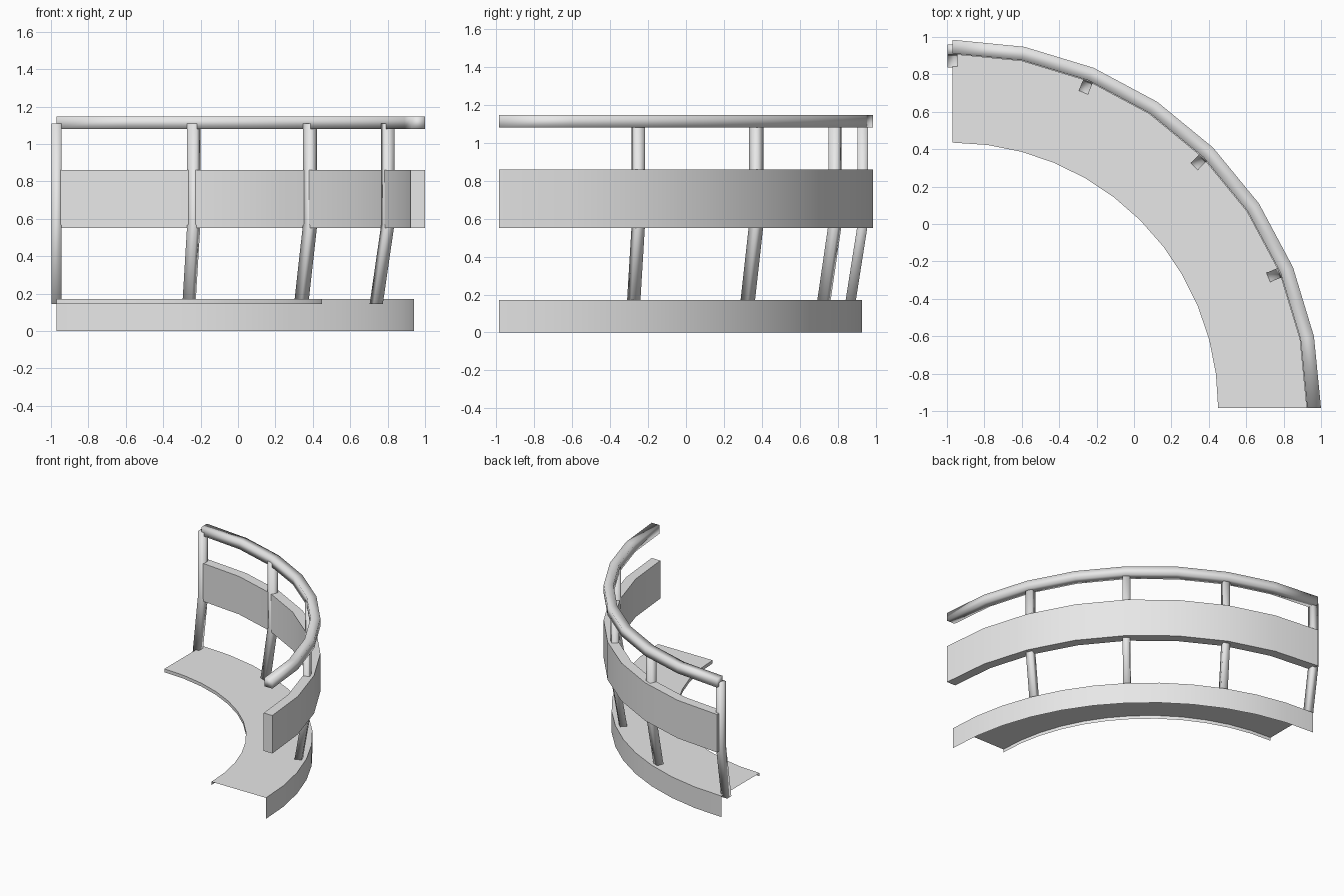
import bpy, bmesh
from math import sin, cos, radians, pi
from mathutils import Vector

cube = bpy.data.objects.get("Cube")
if cube:
    bpy.data.objects.remove(cube, do_unlink=True)

# Centre of the quarter circle that every part follows
CENTRE = Vector((-0.97, -0.985, 0))

grey = bpy.data.materials.new("light_grey")
grey.use_nodes = True
COLOUR = (0.8, 0.8, 0.8, 1)
grey.diffuse_color = COLOUR
grey.node_tree.nodes["Principled BSDF"].inputs["Base Color"].default_value = COLOUR


def on_arc(r, z, angle):
    return CENTRE + Vector((r * sin(angle), r * cos(angle), z))


def rectangle(r0, r1, z0, z1):
    return [(r0, z0), (r0, z1), (r1, z1), (r1, z0)]


def skin(name, rings, closed, smooth_angle):
    """Join successive rings of points into one surface; closed rings get end caps."""
    bm = bmesh.new()
    loops = [[bm.verts.new(p) for p in ring] for ring in rings]
    count = len(loops[0])
    for a, b in zip(loops, loops[1:]):
        for i in range(count if closed else count - 1):
            j = (i + 1) % count
            bm.faces.new((a[i], b[i], b[j], a[j]))
    if closed:
        bm.faces.new(loops[0])
        bm.faces.new(loops[-1][::-1])
        bmesh.ops.recalc_face_normals(bm, faces=bm.faces)
    mesh = bpy.data.meshes.new(name)
    bm.to_mesh(mesh)
    bm.free()
    mesh.materials.append(grey)
    obj = bpy.data.objects.new(name, mesh)
    bpy.context.collection.objects.link(obj)
    bpy.ops.object.select_all(action='DESELECT')
    obj.select_set(True)
    bpy.context.view_layer.objects.active = obj
    bpy.ops.object.shade_smooth_by_angle(angle=radians(smooth_angle))
    return obj


def sweep(name, profile, segments, closed=True, smooth_angle=30):
    """Turn a radius/height profile through the quarter circle."""
    rings = [[on_arc(r, z, pi / 2 * s / segments) for r, z in profile]
             for s in range(segments + 1)]
    return skin(name, rings, closed, smooth_angle)


# Thin floor with a small inner lip and a deep outer skirt
sweep("floor_and_skirt", [(1.42, 0.145), (1.42, 0.172), (1.912, 0.172), (1.912, 0)],
      12, closed=False)

# Solid curved panel and the softly shaded handrail above it
sweep("guard_panel", rectangle(1.892, 1.97, 0.55, 0.86), 8)
sweep("handrail", rectangle(1.897, 1.97, 1.08, 1.148), 8, smooth_angle=180)

# Bent posts: leaning outwards up to the panel, then upright to the rail
HALF = 0.027
for n in range(4):
    angle = radians(22.5 * n)
    side = Vector((cos(angle), -sin(angle), 0)) * HALF
    rings = []
    for r, z in [(1.85, 0.145), (1.917, 0.57), (1.917, 1.11)]:
        inner, outer = on_arc(r - HALF, z, angle), on_arc(r + HALF, z, angle)
        rings.append([inner - side, inner + side, outer + side, outer - side])
    skin(f"post_{n + 1}", rings, True, 180)
